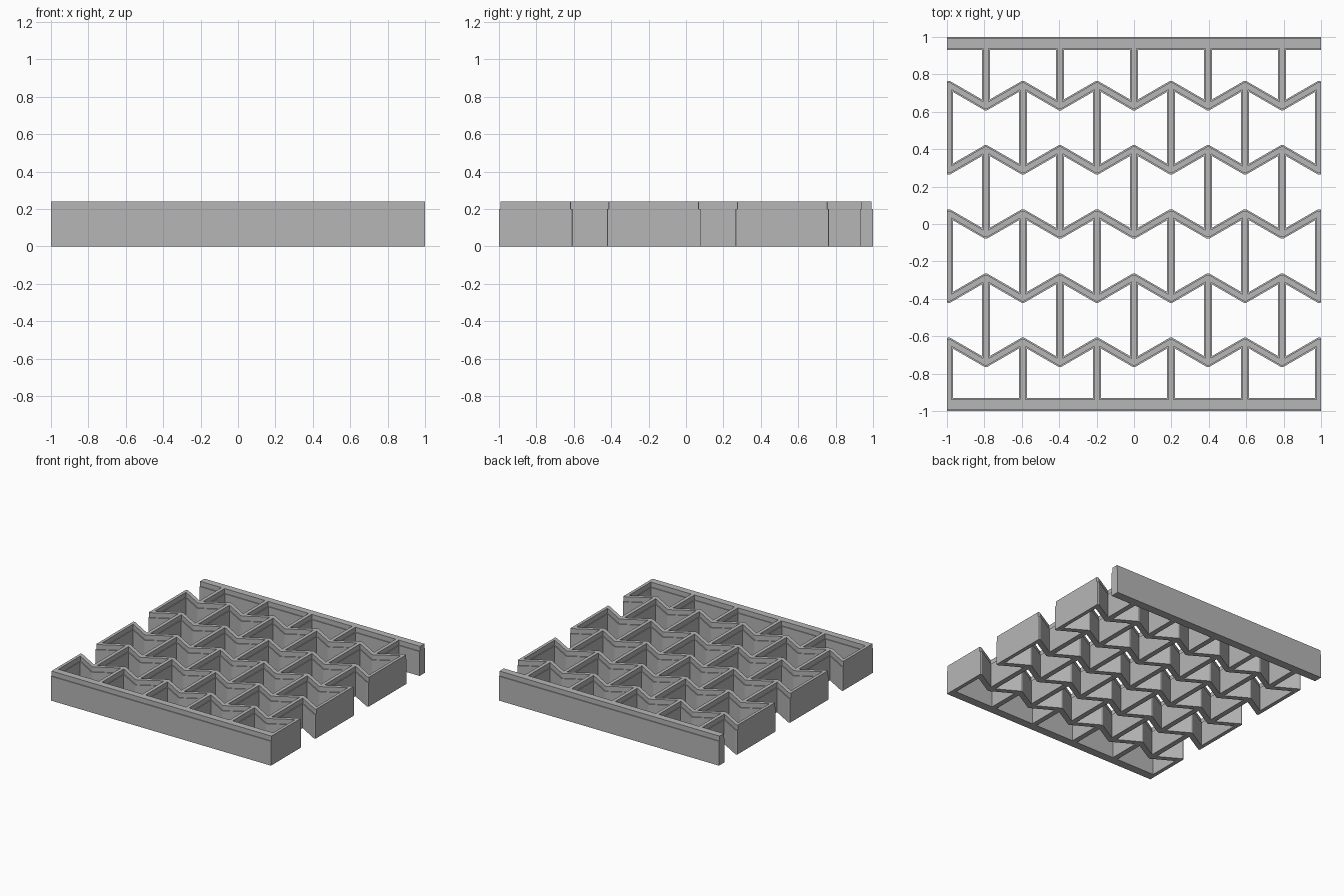
import bpy
import bmesh
from math import cos, tan, radians

default = bpy.data.objects.get("Cube")
if default:
    bpy.data.objects.remove(default, do_unlink=True)

HEIGHT, STEP_Z = 0.24, 0.2      # total height, height of the ledge
INSET = 0.007                   # walls are thinner above the ledge
PITCH, ROW = 0.396, 0.343       # cell width, spacing of zigzag rows
HALF_WALL = 0.0215
BAR = 0.93                      # inner face of the front and back bars
SLOPE = tan(radians(30))
BLUNT = 0.006                   # half width of the flattened zigzag tips

grey = bpy.data.materials.new("plain grey")
grey.use_nodes = True
grey.diffuse_color = (0.47, 0.47, 0.47, 1)
grey.node_tree.nodes["Principled BSDF"].inputs["Base Color"].default_value = grey.diffuse_color


def make_object(name, bm):
    bmesh.ops.recalc_face_normals(bm, faces=bm.faces)
    mesh = bpy.data.meshes.new(name)
    bm.to_mesh(mesh)
    bm.free()
    mesh.materials.append(grey)
    obj = bpy.data.objects.new(name, mesh)
    bpy.context.collection.objects.link(obj)
    return obj


def add_loft(bm, loops):
    """Closed solid through matching loops of points."""
    rings = [[bm.verts.new(p) for p in loop] for loop in loops]
    for low, high in zip(rings, rings[1:]):
        for i in range(len(low)):
            j = (i + 1) % len(low)
            bm.faces.new((low[i], low[j], high[j], high[i]))
    bm.faces.new(rings[0])
    bm.faces.new(rings[-1])


def cell_outline(xc, band, half):
    """Bow-tie opening between two zigzag rows, or a row and a bar."""
    w = PITCH / 2 - half
    rise = SLOPE * PITCH / 4 + half / cos(radians(30))
    dxs = (-w, -BLUNT, BLUNT, w)

    def edge(limit, row_y, side):
        if limit:
            return [(xc + dx, side * (BAR - HALF_WALL + half)
                     if half == HALF_WALL else side * (BAR + INSET)) for dx in dxs]
        return [(xc + dx, row_y + side * (SLOPE * abs(dx) - rise)) for dx in dxs]

    top = edge(band == 0, (3 - band) * ROW, 1)
    bottom = edge(band == 5, (2 - band) * ROW, -1)
    return bottom + top[::-1]


# Slab with the front and back bars stepped in at the ledge
bm = bmesh.new()
t = 1 - INSET
profile = [(-1, 0), (1, 0), (1, STEP_Z), (t, STEP_Z), (t, HEIGHT),
           (-t, HEIGHT), (-t, STEP_Z), (-1, STEP_Z)]
add_loft(bm, [[(x, y, z) for y, z in profile] for x in (-1, 1)])
lattice = make_object("lattice_panel", bm)

# Staggered cell openings, wider above the ledge
bm = bmesh.new()
for band in range(6):
    offsets = (-2.5, -1.5, -0.5, 0.5, 1.5, 2.5) if band % 2 == 0 else range(-2, 3)
    for k in offsets:
        lower = cell_outline(k * PITCH, band, HALF_WALL)
        upper = cell_outline(k * PITCH, band, HALF_WALL - INSET)
        levels = ((lower, -0.1), (lower, STEP_Z), (upper, STEP_Z), (upper, HEIGHT + 0.1))
        add_loft(bm, [[(x, y, z) for x, y in loop] for loop, z in levels])
cutter = make_object("cell_cutter", bm)
cutter.hide_render = True

# Cut the openings and keep the result
cut = lattice.modifiers.new("cells", "BOOLEAN")
cut.operation = "DIFFERENCE"
cut.solver = "EXACT"
cut.object = cutter
bpy.context.view_layer.update()
evaluated = lattice.evaluated_get(bpy.context.evaluated_depsgraph_get())
result = bpy.data.meshes.new_from_object(evaluated)
lattice.modifiers.clear()
lattice.data = result
bpy.data.objects.remove(cutter, do_unlink=True)
